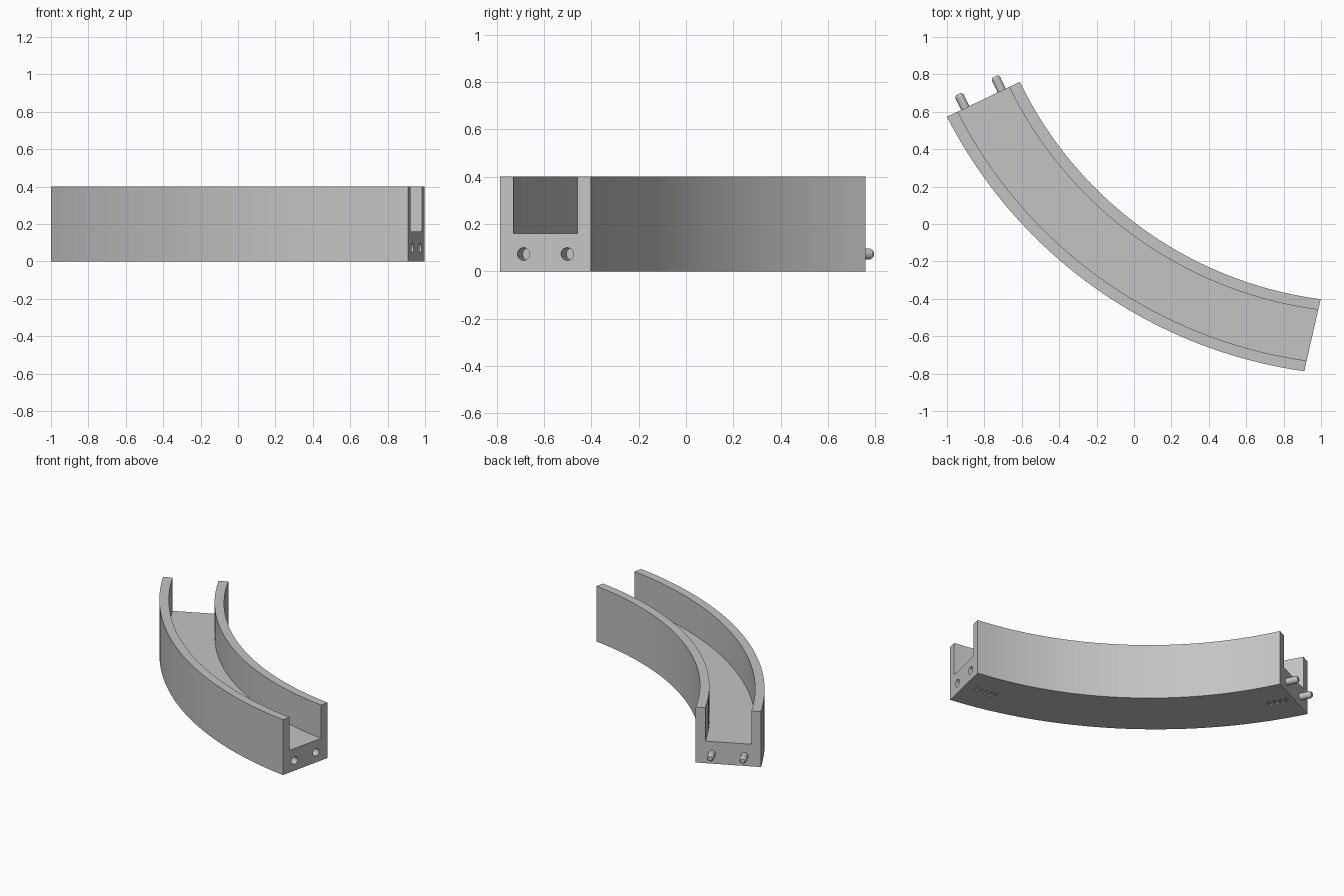
import bpy, bmesh, math
from mathutils import Vector, Matrix
from mathutils.geometry import intersect_line_line_2d

old = bpy.data.objects.get("Cube")
if old:
    bpy.data.objects.remove(old, do_unlink=True)

HEIGHT, FLOOR, WALL, STEPS = 0.40, 0.16, 0.147, 40
PIN_Z, PIN_R = 0.073, 0.024

grey = bpy.data.materials.new("plain_grey")
grey.use_nodes = True
grey.diffuse_color = (0.55, 0.55, 0.55, 1)
grey.node_tree.nodes["Principled BSDF"].inputs["Base Color"].default_value = grey.diffuse_color


def make_object(name, bm):
    bmesh.ops.recalc_face_normals(bm, faces=bm.faces)
    mesh = bpy.data.meshes.new(name)
    bm.to_mesh(mesh)
    bm.free()
    mesh.materials.append(grey)
    obj = bpy.data.objects.new(name, mesh)
    bpy.context.collection.objects.link(obj)
    return obj


def arc(a, b, c):
    """Return a function giving points on the arc through a, b and c."""
    a, b, c = Vector(a), Vector(b), Vector(c)
    m, n = (a + b) / 2, (b + c) / 2
    u, v = (b - a).orthogonal().normalized(), (c - b).orthogonal().normalized()
    s = (n - m).cross(v) / u.cross(v)
    centre = m + u * s
    radius = (a - centre).length
    start = math.atan2(*(a - centre).yx)
    turn = (math.atan2(*(c - centre).yx) - start) % math.tau
    return lambda t: centre + radius * Vector((math.cos(start + t * turn),
                                               math.sin(start + t * turn)))


# Outer and inner edges, running from the pin end to the socket end
outer = arc((-1, 0.573), (0, -0.475), (0.91, -0.787))
inner = arc((-0.61, 0.76), (0, 0.01), (0.998, -0.402))


def point(t, f, z):
    return outer(t).lerp(inner(t), f).to_3d() + Vector((0, 0, z))


def across(t):
    return (inner(t) - outer(t)).normalized().to_3d()


# Channel body: U section swept along the bend
section = [(0, 0), (1, 0), (1, HEIGHT), (1 - WALL, HEIGHT), (1 - WALL, FLOOR),
           (WALL, FLOOR), (WALL, HEIGHT), (0, HEIGHT)]
bm = bmesh.new()
rings = [[bm.verts.new(point(i / STEPS, f, z)) for f, z in section]
         for i in range(STEPS + 1)]
for r, s in zip(rings, rings[1:]):
    for k in range(len(section)):
        j = (k + 1) % len(section)
        bm.faces.new((r[k], r[j], s[j], s[k]))
bm.faces.new(rings[0])
bm.faces.new(rings[-1])
channel = make_object("curved_channel", bm)


def add_rod(bm, centre, axis, radius, length, tip=None):
    turn = axis.to_track_quat('Z', 'Y').to_matrix().to_4x4()
    bmesh.ops.create_cone(bm, cap_ends=True, segments=24, radius1=radius,
                          radius2=radius if tip is None else tip, depth=length,
                          matrix=Matrix.Translation(centre) @ turn)


# Cutters: two sockets in the end and rows of shallow slots underneath
bm = bmesh.new()
side = across(1)
outward = Vector((side.y, -side.x, 0))
for f in (0.26, 0.74):
    add_rod(bm, point(1, f, PIN_Z), outward, PIN_R + 0.003, 0.2)
for first, gap, count in ((0.04, 0.017, 5), (0.925, 0.018, 4)):
    for i in range(count):
        t = 1 - first - i * gap
        d = across(t)
        turn = Matrix.Rotation(math.atan2(d.y, d.x), 4, 'Z')
        bmesh.ops.create_cube(bm, size=1, matrix=Matrix.Translation(point(t, 0.5, 0))
                              @ turn @ Matrix.Diagonal((0.05, 0.018, 0.02, 1)))
cutter = make_object("cutter", bm)
cutter.hide_render = True

bpy.context.view_layer.objects.active = channel
cut = channel.modifiers.new("cuts", 'BOOLEAN')
cut.operation, cut.solver, cut.object = 'DIFFERENCE', 'EXACT', cutter
bpy.ops.object.modifier_apply(modifier=cut.name)
bpy.data.objects.remove(cutter, do_unlink=True)

# Connecting pins with rounded tips
side = across(0)
outward = Vector((-side.y, side.x, 0))
pins = []
for name, f in (("outer_pin", 0.25), ("inner_pin", 0.75)):
    bm = bmesh.new()
    base = point(0, f, PIN_Z)
    add_rod(bm, base + outward * 0.03, outward, PIN_R, 0.08)
    add_rod(bm, base + outward * 0.0765, outward, PIN_R, 0.013, PIN_R * 0.65)
    pins.append(make_object(name, bm))

# Smooth curved faces, keep edges sharp
bpy.ops.object.select_all(action='DESELECT')
for obj in pins + [channel]:
    obj.select_set(True)
bpy.ops.object.shade_smooth_by_angle(angle=math.radians(30))
